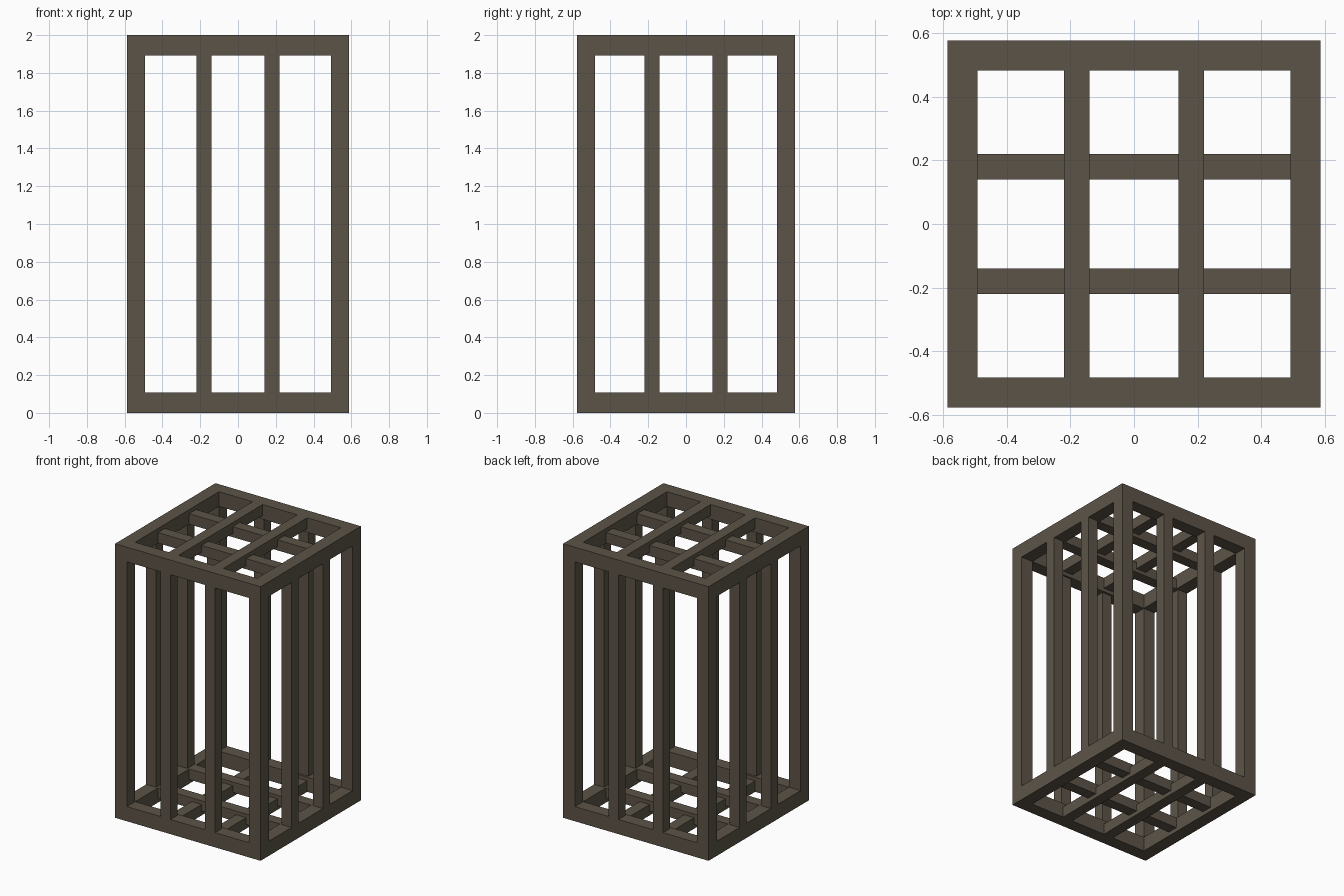
import bpy

if "Cube" in bpy.data.objects:
    bpy.data.objects.remove(bpy.data.objects["Cube"])

HX, HY, H = 0.587, 0.578, 2.0      # half width, half depth, height
POST, RAIL, BAR = 0.095, 0.107, 0.08
OFF = 0.18                         # bar offset from the centre
DROP = 0.03                        # cross bars sit this far inside the frame

metal = bpy.data.materials.new("dark brown metal")
metal.diffuse_color = (0.107, 0.088, 0.064, 1)
metal.use_nodes = True
metal.node_tree.nodes["Principled BSDF"].inputs["Base Color"].default_value = metal.diffuse_color


def box(name, x0, x1, y0, y1, z0, z1):
    bpy.ops.mesh.primitive_cube_add(
        size=1, location=((x0 + x1) / 2, (y0 + y1) / 2, (z0 + z1) / 2))
    ob = bpy.context.object
    ob.name = name
    ob.scale = (x1 - x0, y1 - y0, z1 - z0)
    bpy.ops.object.transform_apply(location=True, rotation=False, scale=True)
    ob.data.materials.append(metal)
    return ob


def mirrored(name, x0, x1, y0, y1, z0, z1, axes):
    """Box mirrored across the chosen centre planes of the cage."""
    ob = box(name, x0, x1, y0, y1, z0 - H / 2, z1 - H / 2)
    mod = ob.modifiers.new("mirror", 'MIRROR')
    mod.use_axis = axes
    mod.use_mirror_merge = False
    # mesh data is centred on the origin, so lifting the object keeps the mirror planes
    ob.location.z = H / 2
    return ob


IX, IY = HX - POST, HY - POST      # inner faces of the frame
B0, B1 = OFF - BAR / 2, OFF + BAR / 2

# outer frame
mirrored("corner_post", IX, HX, IY, HY, RAIL, H - RAIL, (True, True, False))
mirrored("long_rail", -HX, HX, IY, HY, H - RAIL, H, (False, True, True))
mirrored("side_rail", IX, HX, -IY, IY, H - RAIL, H, (True, False, True))

# upright bars on the front/back and on the sides
mirrored("front_back_bar", B0, B1, HY - BAR, HY, RAIL, H - RAIL, (True, True, False))
mirrored("side_bar", HX - BAR, HX, B0, B1, RAIL, H - RAIL, (True, True, False))

# top and bottom grilles: flush bars along y, recessed bars along x
mirrored("grille_bar", B0, B1, -IY, IY, H - BAR, H, (True, False, True))
mirrored("grille_cross_bar", -IX, IX, B0, B1, H - RAIL, H - DROP, (False, True, True))
